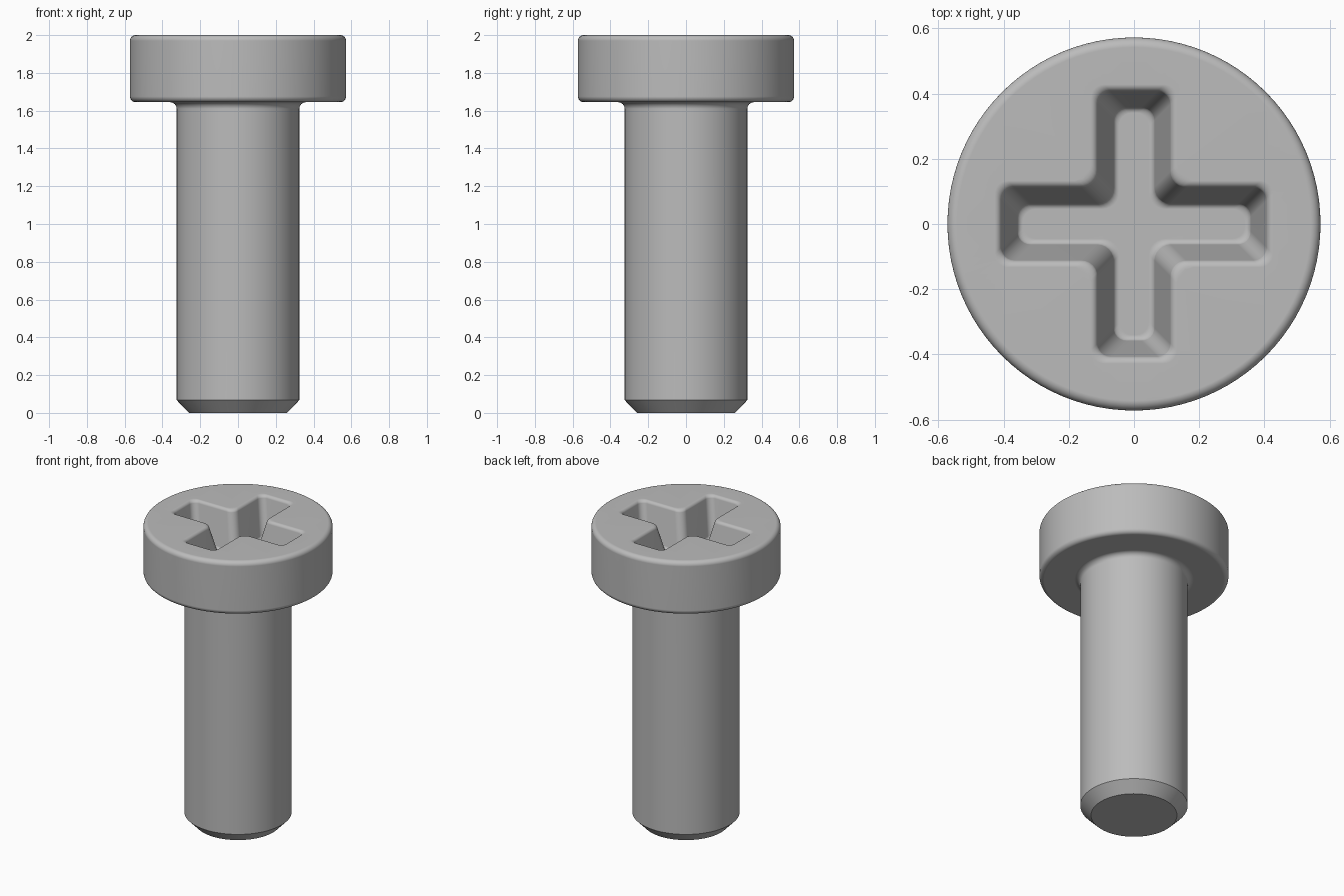
import bpy, bmesh, math
from mathutils import Vector

cube = bpy.data.objects.get("Cube")
if cube:
    bpy.data.objects.remove(cube, do_unlink=True)

SEGMENTS = 96
TOP = 2.0
RECESS_FLOOR = 1.75


def fillet(before, corner, after, radius, steps=6):
    """Points of a round arc that replaces one corner of a 2D outline."""
    p = Vector(corner)
    if radius == 0:
        return [p]
    u = (Vector(before) - p).normalized()
    v = (Vector(after) - p).normalized()
    half = u.angle(v) / 2
    centre = p + (u + v).normalized() * radius / math.sin(half)
    reach = radius / math.tan(half)
    a = (p + u * reach - centre).normalized()
    b = (p + v * reach - centre).normalized()
    return [centre + a.slerp(b, i / steps) * radius for i in range(steps + 1)]


def circle(radius):
    angles = [math.tau * i / SEGMENTS for i in range(SEGMENTS)]
    return [(radius * math.cos(a), radius * math.sin(a)) for a in angles]


def cross(inset):
    """Plan of the drive recess: a plus with rounded corners."""
    w, l = 0.115 - inset, 0.41 - inset
    arm = [(l, -w), (l, w), (w, w)]
    corners = []
    for x, y in arm:
        corners.append((x, y))
    for turn in range(3):
        corners += [(-y, x) for x, y in corners[-3:]]
    points = []
    for i, c in enumerate(corners):
        radius = 0.05 if i % 3 == 2 else 0.04
        points += fillet(corners[i - 1], c, corners[(i + 1) % 12], radius)
    return points


def add_ring(bm, points, z):
    return [bm.verts.new((x, y, z)) for x, y in points]


def loft(bm, rings):
    for low, high in zip(rings, rings[1:]):
        n = len(low)
        for i in range(n):
            j = (i + 1) % n
            bm.faces.new((low[i], low[j], high[j], high[i]))


bm = bmesh.new()

# Shank and head: turned profile of (radius, height, corner rounding)
outline = [(0, 0, 0), (0.26, 0, 0), (0.325, 0.068, 0), (0.325, 1.645, 0.035),
           (0.572, 1.645, 0.03), (0.572, TOP, 0.03), (0, TOP, 0)]
profile = []
for before, here, after in zip(outline, outline[1:], outline[2:]):
    profile += fillet(before[:2], here[:2], after[:2], here[2])
body = [add_ring(bm, circle(r), z) for r, z in profile]
loft(bm, body)
bm.faces.new(body[0])

# Drive recess: tapered walls with a rounded rim and a rounded floor edge
wall = [(-1, TOP), (0, TOP), (0.055, RECESS_FLOOR), (1, RECESS_FLOOR)]
slope = fillet(*wall[:3], 0.022) + fillet(*wall[1:], 0.018)
recess = [add_ring(bm, cross(inset), z) for inset, z in slope]
loft(bm, recess)
bm.faces.new(recess[-1])

# Flat top of the head between the rim and the recess
rim_edges = [e for e in bm.edges if e.is_boundary]
bmesh.ops.triangle_fill(bm, edges=rim_edges, use_beauty=True)
bmesh.ops.recalc_face_normals(bm, faces=bm.faces[:])

mesh = bpy.data.meshes.new("screw")
bm.to_mesh(mesh)
bm.free()
screw = bpy.data.objects.new("screw", mesh)
bpy.context.collection.objects.link(screw)

# Plain grey metal
grey = (0.5, 0.5, 0.5, 1)
metal = bpy.data.materials.new("grey_metal")
metal.use_nodes = True
metal.diffuse_color = grey
metal.node_tree.nodes["Principled BSDF"].inputs["Base Color"].default_value = grey
mesh.materials.append(metal)

# Smooth shading with crisp chamfer edges and flat large faces
bpy.ops.object.select_all(action='DESELECT')
screw.select_set(True)
bpy.context.view_layer.objects.active = screw
bpy.ops.object.shade_smooth_by_angle(angle=math.radians(30))
weighted = screw.modifiers.new("even_normals", 'WEIGHTED_NORMAL')
weighted.keep_sharp = True
